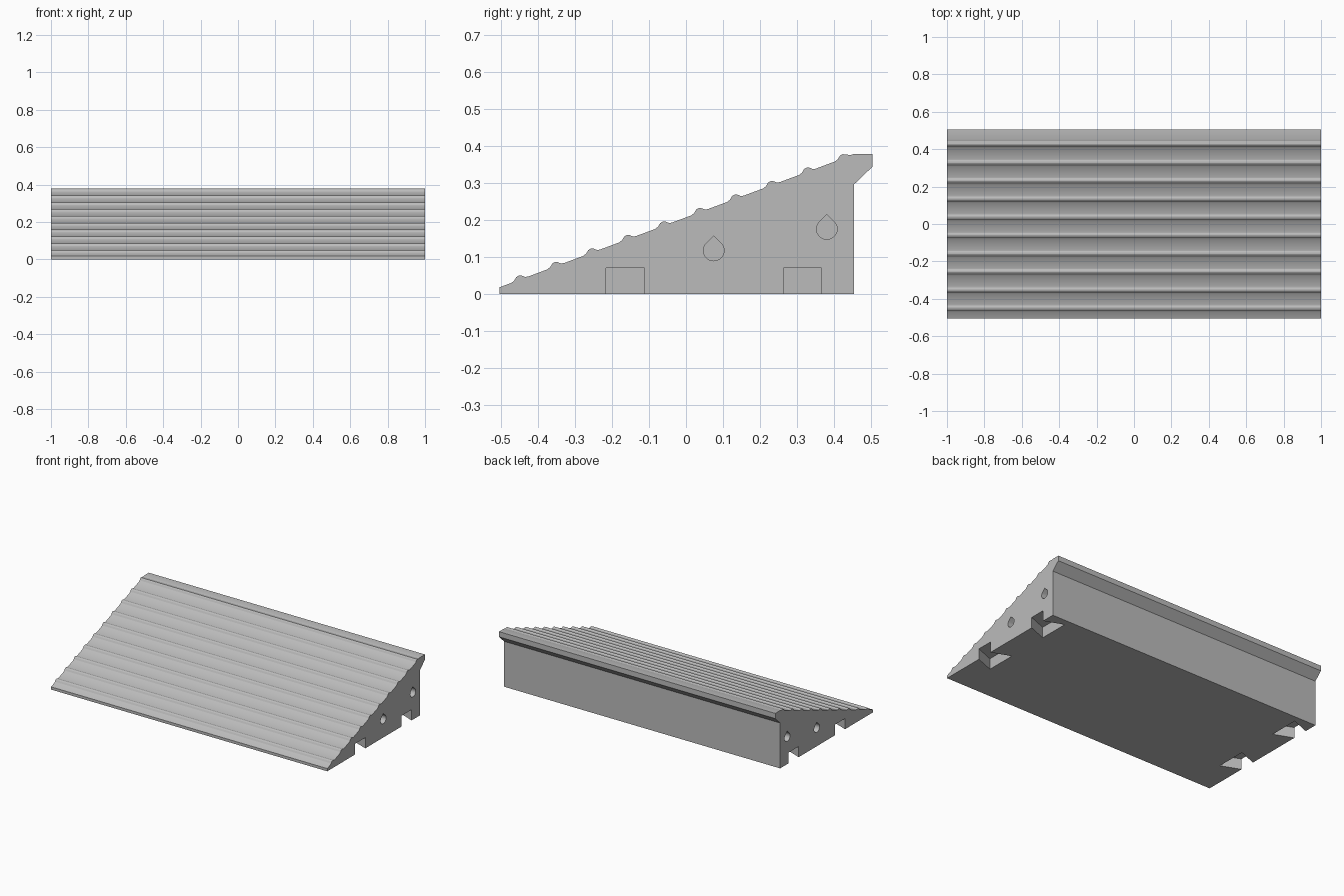
import bpy, bmesh, math
from mathutils import Vector

cube = bpy.data.objects.get("Cube")
if cube:
    bpy.data.objects.remove(cube, do_unlink=True)

grey = bpy.data.materials.new("plain_grey")
grey.use_nodes = True
colour = (0.5, 0.5, 0.5, 1)
grey.diffuse_color = colour
grey.node_tree.nodes["Principled BSDF"].inputs["Base Color"].default_value = colour


def prism(name, points, direction):
    """Extrude a closed outline of 3D points along a direction."""
    bm = bmesh.new()
    face = bm.faces.new([bm.verts.new(p) for p in points])
    out = bmesh.ops.extrude_face_region(bm, geom=[face])
    moved = [v for v in out["geom"] if isinstance(v, bmesh.types.BMVert)]
    bmesh.ops.translate(bm, verts=moved, vec=Vector(direction))
    bmesh.ops.recalc_face_normals(bm, faces=bm.faces)
    mesh = bpy.data.meshes.new(name)
    bm.to_mesh(mesh)
    bm.free()
    mesh.materials.append(grey)
    obj = bpy.data.objects.new(name, mesh)
    bpy.context.collection.objects.link(obj)
    return obj


# Ramp side outline: front lip, ten grip ridges, overhanging rear lip
RIDGES, RUN, RISE = 10, 0.0973, 0.0365
ridge = [(-0.473, 0.030), (-0.465, 0.036), (-0.459, 0.046), (-0.452, 0.050),
         (-0.445, 0.050), (-0.436, 0.0465), (-0.428, 0.047)]
outline = [(-0.505, 0), (-0.505, 0.018)]
for i in range(RIDGES):
    shape = ridge if i < RIDGES - 1 else ridge[:4]
    outline += [(y + i * RUN, z + i * RISE) for y, z in shape]
outline += [(0.445, 0.376), (0.455, 0.379), (0.505, 0.379),
            (0.505, 0.345), (0.455, 0.297), (0.455, 0)]
ramp = prism("ramp_body", [(-1, y, z) for y, z in outline], (2, 0, 0))


def cut(cutter):
    cutter.hide_render = True
    mod = ramp.modifiers.new(cutter.name, "BOOLEAN")
    mod.operation = "DIFFERENCE"
    mod.solver = "EXACT"
    mod.object = cutter
    bpy.context.view_layer.objects.active = ramp
    bpy.ops.object.modifier_apply(modifier=mod.name)
    bpy.data.objects.remove(cutter, do_unlink=True)


for side in (-1, 1):
    # Dovetail connector pockets in the underside, widening inwards
    for y in (-0.164, 0.315):
        plan = [(1.02, -0.044), (0.876, -0.1), (0.876, 0.1), (1.02, 0.044)]
        cut(prism("dovetail_cutter",
                  [(side * x, y + w, -0.02) for x, w in plan], (0, 0, 0.09)))
    # Teardrop dowel holes
    for y, z in ((0.075, 0.118), (0.381, 0.176)):
        r = 0.028
        angles = [math.radians(140 + a * 13) for a in range(21)]
        drop = [(y + r * math.cos(a), z + r * math.sin(a)) for a in angles]
        drop.append((y, z + 0.039))
        cut(prism("hole_cutter",
                  [(side * 1.02, a, b) for a, b in drop], (-side * 0.14, 0, 0)))

# Soften only the shallow ridge bends
bpy.ops.object.select_all(action="DESELECT")
ramp.select_set(True)
bpy.context.view_layer.objects.active = ramp
bpy.ops.object.shade_smooth_by_angle(angle=math.radians(20))
